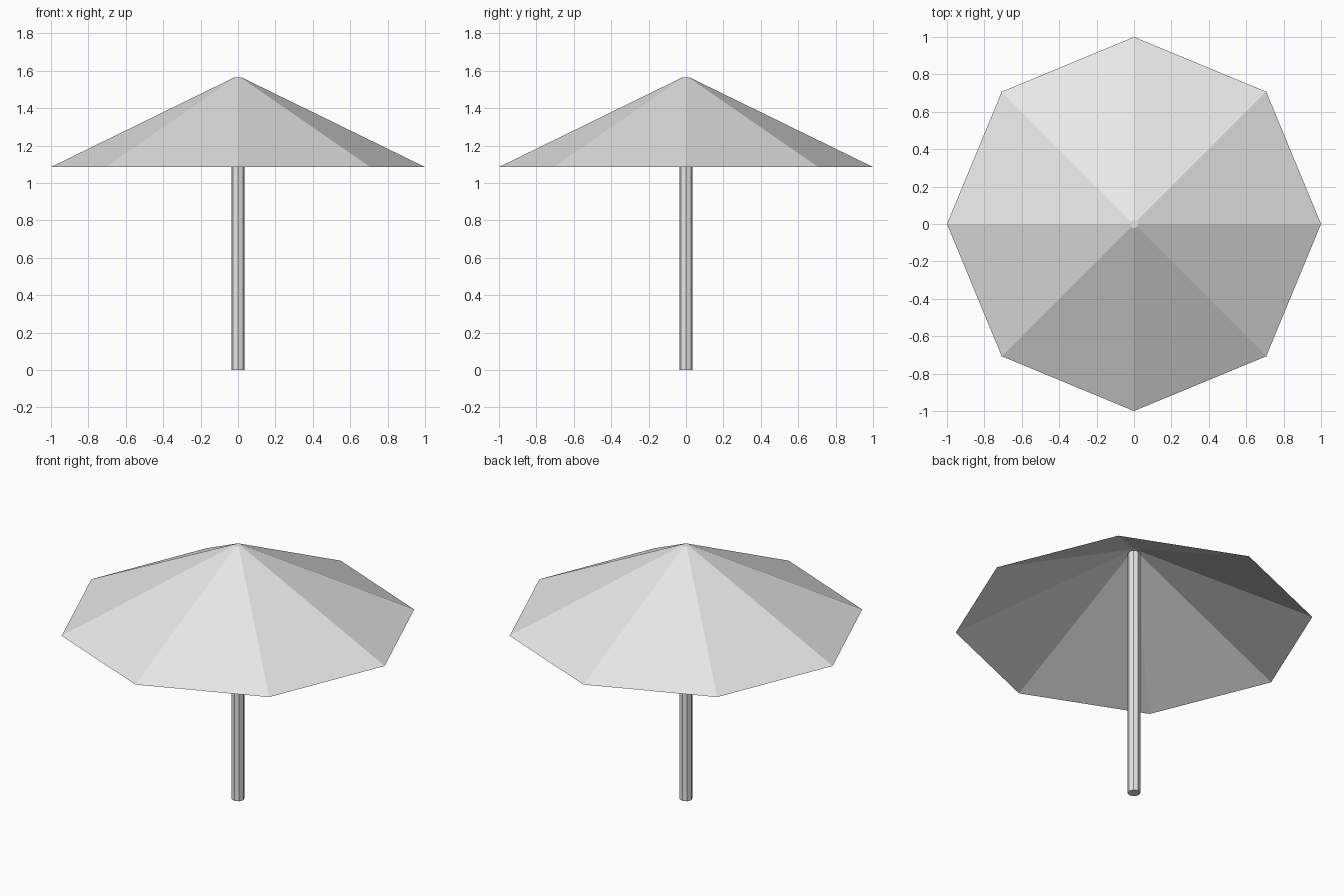
import bpy
import bmesh
from math import cos, sin, pi

cube = bpy.data.objects.get("Cube")
if cube:
    bpy.data.objects.remove(cube, do_unlink=True)

SIDES = 8

grey = bpy.data.materials.new("light_grey")
grey.use_nodes = True
colour = (0.8, 0.8, 0.8, 1.0)
grey.diffuse_color = colour
grey.node_tree.nodes["Principled BSDF"].inputs["Base Color"].default_value = colour


def lathe(name, profile, cap_bottom):
    """Flat-sided shell from (radius, height) rings, bottom to top, closed at the top."""
    bm = bmesh.new()
    rings = [[bm.verts.new((r * cos(2 * pi * i / SIDES), r * sin(2 * pi * i / SIDES), z))
              for i in range(SIDES)] for r, z in profile]
    for low, high in zip(rings, rings[1:]):
        for i in range(SIDES):
            j = (i + 1) % SIDES
            bm.faces.new((low[i], low[j], high[j], high[i]))
    bm.faces.new(rings[-1])
    if cap_bottom:
        bm.faces.new(rings[0][::-1])
    mesh = bpy.data.meshes.new(name)
    bm.to_mesh(mesh)
    bm.free()
    mesh.materials.append(grey)
    obj = bpy.data.objects.new(name, mesh)
    bpy.context.collection.objects.link(obj)
    return obj


# Open-bottomed canopy with a tiny flat tip
lathe("canopy", [(1.0, 1.085), (0.022, 1.563)], cap_bottom=False)

# Pole reaching up inside the tip
lathe("pole", [(0.036, 0.0), (0.036, 1.545)], cap_bottom=True)
